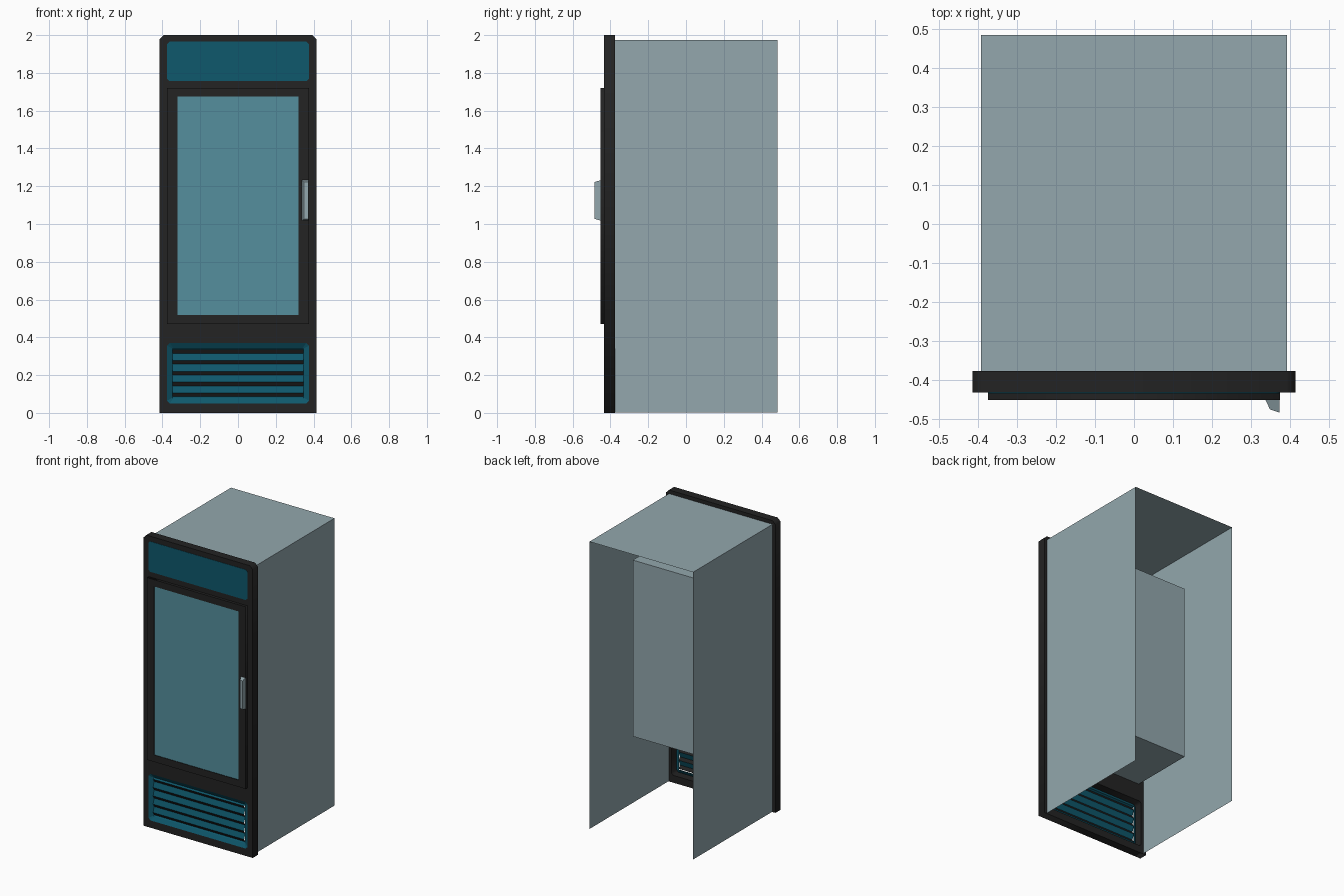
import bpy, bmesh, math

if "Cube" in bpy.data.objects:
    bpy.data.objects.remove(bpy.data.objects["Cube"])


def material(name, r, g, b):
    lin = [((c / 255 + 0.055) / 1.055) ** 2.4 for c in (r, g, b)]
    m = bpy.data.materials.new(name)
    m.diffuse_color = (*lin, 1)
    m.use_nodes = True
    m.node_tree.nodes["Principled BSDF"].inputs["Base Color"].default_value = m.diffuse_color
    return m


BLACK = material("black_trim", 35, 35, 35)
GREY = material("cabinet_grey", 147, 167, 173)
TEAL = material("dark_teal", 14, 88, 108)
GLASS = material("glass_teal", 85, 143, 157)


def outline(x, z0, z1, top=0.0, bottom=0.0):
    """Rectangle in the x-z plane with optional chamfered corners."""
    pts = [(-x + bottom, z0), (x - bottom, z0)]
    if bottom:
        pts.append((x, z0 + bottom))
    pts.append((x, z1 - top))
    if top:
        pts += [(x - top, z1), (-x + top, z1)]
    pts.append((-x, z1 - top))
    if bottom:
        pts.append((-x, z0 + bottom))
    return pts


def plate(name, loops, y0, y1, mat):
    """Extruded plate facing -y; loops after the first are holes."""
    cu = bpy.data.curves.new(name, 'CURVE')
    cu.dimensions = '2D'
    cu.fill_mode = 'BOTH'
    cu.extrude = (y1 - y0) / 2
    for loop in loops:
        sp = cu.splines.new('POLY')
        sp.points.add(len(loop) - 1)
        for p, (x, z) in zip(sp.points, loop):
            p.co = (x, z, 0, 1)
        sp.use_cyclic_u = True
    ob = bpy.data.objects.new(name, cu)
    bpy.context.collection.objects.link(ob)
    ob.rotation_euler = (math.pi / 2, 0, 0)
    ob.location.y = (y0 + y1) / 2
    bpy.ops.object.select_all(action='DESELECT')
    ob.select_set(True)
    bpy.context.view_layer.objects.active = ob
    bpy.ops.object.convert(target='MESH')
    ob = bpy.context.view_layer.objects.active
    ob.data.materials.clear()
    ob.data.materials.append(mat)
    return ob


def mesh_object(name, bm, *mats):
    me = bpy.data.meshes.new(name)
    bm.to_mesh(me)
    bm.free()
    for m in mats:
        me.materials.append(m)
    ob = bpy.data.objects.new(name, me)
    bpy.context.collection.objects.link(ob)
    return ob


def open_box(name, x, y0, y1, z0, z1, drop, mat):
    """Sheet box; faces whose normal matches an entry in drop are removed."""
    bm = bmesh.new()
    bmesh.ops.create_cube(bm, size=1)
    for v in bm.verts:
        v.co = (v.co.x * 2 * x, y0 + (v.co.y + 0.5) * (y1 - y0),
                z0 + (v.co.z + 0.5) * (z1 - z0))
    bm.normal_update()
    gone = [f for f in bm.faces
            if any(f.normal.dot(d) > 0.9 for d in map(bm_vec, drop))]
    bmesh.ops.delete(bm, geom=gone, context='FACES')
    return mesh_object(name, bm, mat)


def bm_vec(d):
    from mathutils import Vector
    return Vector(d)


FRONT, BACK, DOWN = (0, -1, 0), (0, 1, 0), (0, 0, -1)
Y_FRAME, Y_SHELL, Y_DOOR = -0.433, -0.377, -0.452

# cabinet: outer sheet open at back and bottom, inner compartment
open_box("outer_shell", 0.393, Y_SHELL, 0.485, 0.003, 1.975, [FRONT, BACK, DOWN], GREY)
open_box("inner_compartment", 0.355, Y_SHELL, 0.07, 0.49, 1.70, [FRONT], GREY)

# front surround with door and grille openings
grille_outer = outline(0.375, 0.05, 0.37, 0.014, 0.014)
plate("front_surround", [outline(0.415, 0, 2, 0.022),
                         outline(0.34, 0.50, 1.69), grille_outer],
      Y_FRAME, Y_SHELL, BLACK)

# header panel
plate("header_panel", [outline(0.375, 1.757, 1.965, 0.012, 0.012)],
      Y_FRAME - 0.002, Y_FRAME + 0.004, TEAL)

# door frame and glass
plate("door_frame", [outline(0.375, 0.47, 1.72), outline(0.32, 0.517, 1.674)],
      Y_DOOR, Y_FRAME, BLACK)
plate("door_glass", [outline(0.32, 0.517, 1.674)], Y_DOOR + 0.004, Y_DOOR + 0.01, GLASS)

# grille: sloped teal border, then louvres with black gaps
bm = bmesh.new()
Y_IN = -0.415
ring_a = [bm.verts.new((x, Y_FRAME, z)) for x, z in grille_outer]
ring_b = [bm.verts.new((x, Y_IN, z))
          for x, z in outline(0.345, 0.08, 0.342, 0.003, 0.003)]
for i in range(8):
    j = (i + 1) % 8
    bm.faces.new((ring_a[i], ring_a[j], ring_b[j], ring_b[i]))
profile = [(0.08, Y_IN - 0.008)]
for k in range(5):
    c = 0.096 + 0.0572 * k
    profile += [(c - 0.01, Y_IN), (c + 0.01, Y_IN - 0.012)]
profile.append((0.342, Y_IN))
rows = [(bm.verts.new((-0.346, y, z)), bm.verts.new((0.346, y, z))) for z, y in profile]
for i, (a, b) in enumerate(zip(rows, rows[1:])):
    f = bm.faces.new((a[0], a[1], b[1], b[0]))
    f.material_index = i % 2
mesh_object("grille", bm, TEAL, BLACK)

# tapered door handle
bm = bmesh.new()
base = [bm.verts.new((x, Y_DOOR, z))
        for x, z in ((0.338, 1.018), (0.373, 1.018), (0.373, 1.232), (0.338, 1.232))]
tip = [bm.verts.new((x, y, z)) for x, y, z in
       ((0.349, -0.476, 1.027), (0.373, -0.484, 1.027),
        (0.373, -0.484, 1.222), (0.349, -0.476, 1.222))]
bm.faces.new(tip)
bm.faces.new(base[::-1])
for i in range(4):
    j = (i + 1) % 4
    bm.faces.new((base[i], base[j], tip[j], tip[i]))
bmesh.ops.recalc_face_normals(bm, faces=bm.faces)
mesh_object("door_handle", bm, GREY)
